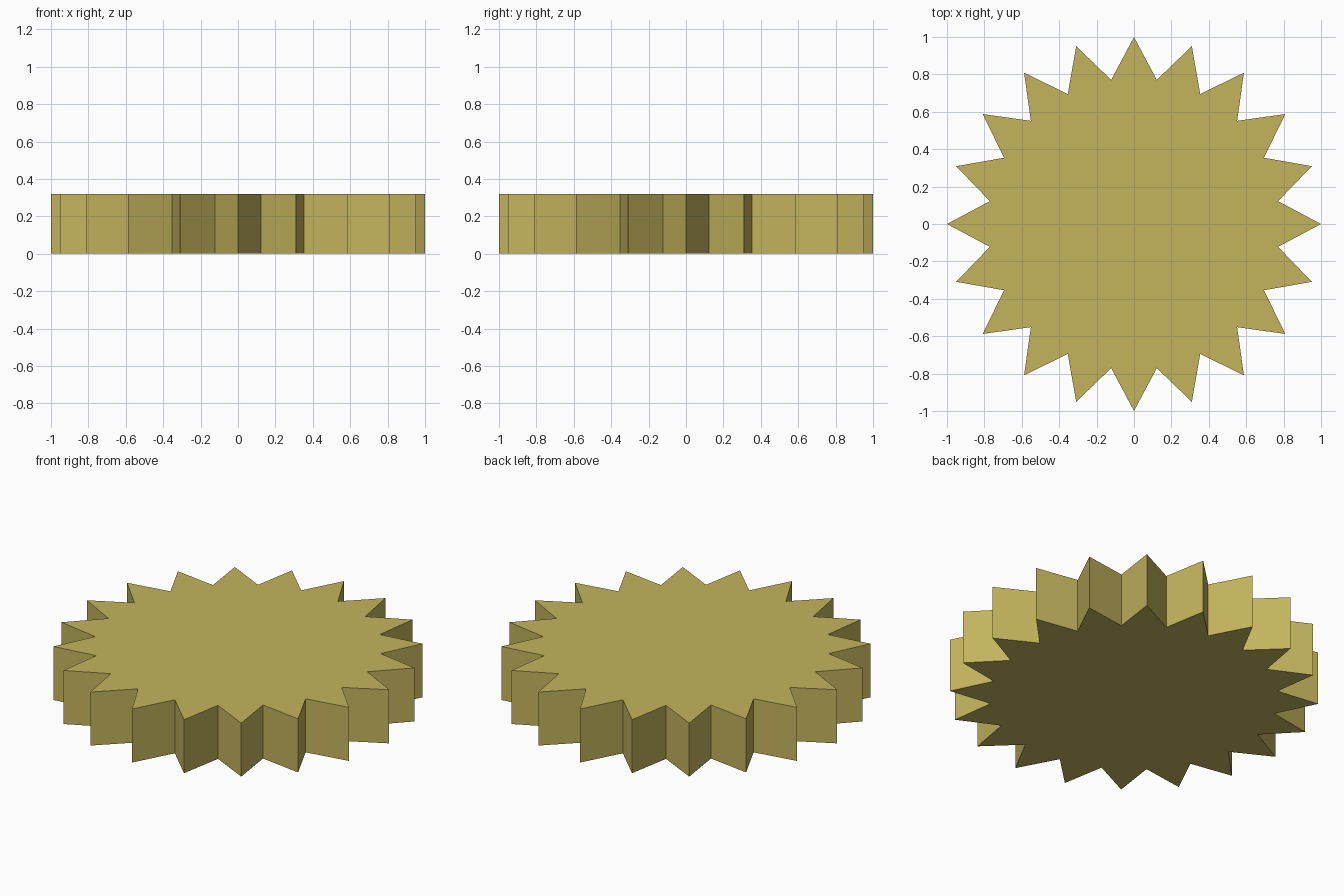
import bpy, bmesh, math

if "Cube" in bpy.data.objects:
    bpy.data.objects.remove(bpy.data.objects["Cube"])

POINTS, OUTER, INNER, HEIGHT = 20, 1.0, 0.78, 0.32

# single flat colour
mat = bpy.data.materials.new("mustard_gold")
mat.diffuse_color = (0.55, 0.46, 0.11, 1.0)
mat.use_nodes = True
mat.node_tree.nodes["Principled BSDF"].inputs["Base Color"].default_value = mat.diffuse_color

# star outline: tips and valleys alternate
bm = bmesh.new()
outline = []
for i in range(POINTS * 2):
    r = INNER if i % 2 else OUTER
    a = math.pi * i / POINTS
    outline.append(bm.verts.new((r * math.cos(a), r * math.sin(a), 0)))
base = bm.faces.new(outline)

# extrude the outline into a solid disc
ext = bmesh.ops.extrude_face_region(bm, geom=[base], use_keep_orig=True)
top = [g for g in ext["geom"] if isinstance(g, bmesh.types.BMVert)]
bmesh.ops.translate(bm, verts=top, vec=(0, 0, HEIGHT))
bmesh.ops.recalc_face_normals(bm, faces=bm.faces)

mesh = bpy.data.meshes.new("toothed_disc")
bm.to_mesh(mesh)
bm.free()
mesh.materials.append(mat)
disc = bpy.data.objects.new("toothed_disc", mesh)
bpy.context.collection.objects.link(disc)
